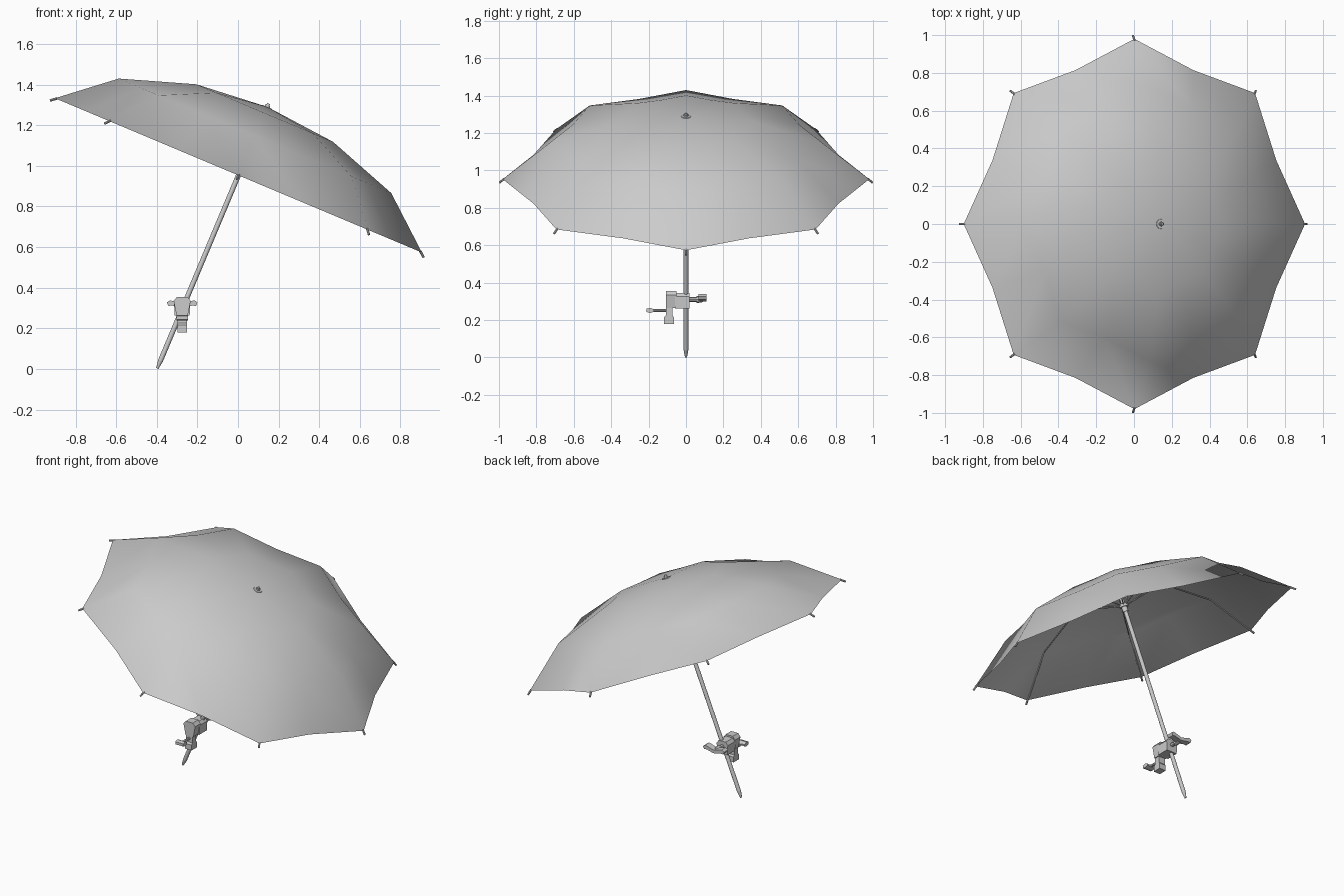
import bpy, bmesh, math
from mathutils import Vector, Matrix

cube = bpy.data.objects.get("Cube")
if cube:
    bpy.data.objects.remove(cube, do_unlink=True)

grey = bpy.data.materials.new("light_grey")
grey.use_nodes = True
COLOUR = (0.6, 0.6, 0.6, 1)
grey.diffuse_color = COLOUR
grey.node_tree.nodes["Principled BSDF"].inputs["Base Color"].default_value = COLOUR

# Tilted frame: origin at the centre of the rim, local z along the pole
TILT = Matrix.Translation((0.002, 0, 0.953)) @ Matrix.Rotation(math.radians(22.8), 4, 'Y')
RIBS = 8
PROFILE = [(0, 0.366), (0.365, 0.333), (0.728, 0.211), (0.98, 0)]


def finish(name, bm, matrix=Matrix(), angle=40):
    bmesh.ops.recalc_face_normals(bm, faces=bm.faces)
    bm.transform(matrix)
    mesh = bpy.data.meshes.new(name)
    bm.to_mesh(mesh)
    bm.free()
    mesh.materials.append(grey)
    mesh.polygons.foreach_set("use_smooth", [True] * len(mesh.polygons))
    mesh.set_sharp_from_angle(angle=math.radians(angle))
    obj = bpy.data.objects.new(name, mesh)
    bpy.context.collection.objects.link(obj)
    return obj


def rod(bm, a, b, r1, r2=None, sides=8):
    a, b = Vector(a), Vector(b)
    turn = (b - a).to_track_quat('Z', 'Y').to_matrix().to_4x4()
    bmesh.ops.create_cone(bm, cap_ends=True, segments=sides, radius1=r1,
                          radius2=r1 if r2 is None else r2, depth=(b - a).length,
                          matrix=Matrix.Translation((a + b) / 2) @ turn)


def prism(bm, outline, axis, low, high):
    # Extrudes a 2D outline along x or y
    def place(p, d):
        return (d, p[0], p[1]) if axis == 'x' else (p[0], d, p[1])
    ends = [[bm.verts.new(place(p, d)) for p in outline] for d in (low, high)]
    n = len(outline)
    bm.faces.new(ends[0])
    bm.faces.new(ends[1][::-1])
    for i in range(n):
        j = (i + 1) % n
        bm.faces.new((ends[0][i], ends[1][i], ends[1][j], ends[0][j]))


def polar(r, angle, z):
    return Vector((r * math.cos(angle), r * math.sin(angle), z))


# Canopy: rib lines with slightly sunken panels between them
bm = bmesh.new()
top = bm.verts.new((0, 0, PROFILE[0][1]))
rings = []
for r, z in PROFILE[1:]:
    rings.append([bm.verts.new(polar(r * (0.9 if i % 2 else 1), i * math.pi / RIBS, z))
                  for i in range(2 * RIBS)])
for i in range(2 * RIBS):
    j = (i + 1) % (2 * RIBS)
    bm.faces.new((top, rings[0][i], rings[0][j]))
    for a, b in zip(rings, rings[1:]):
        bm.faces.new((a[i], b[i], b[j], a[j]))
bmesh.ops.solidify(bm, geom=bm.faces[:], thickness=0.003)
finish("canopy", bm, TILT, 45)

# Ribs, rib tips and stretchers
ribs, tips, stretchers = bmesh.new(), bmesh.new(), bmesh.new()
for k in range(RIBS):
    ang = k * math.tau / RIBS
    path = [polar(r, ang, z - 0.008) for r, z in PROFILE]
    for a, b in zip(path, path[1:]):
        rod(ribs, a, b, 0.004, sides=6)
    rod(tips, polar(0.97, ang, 0.004), polar(0.998, ang, -0.02), 0.006)
    rod(stretchers, polar(0.015, ang, 0.2), polar(0.365, ang, 0.323), 0.004, sides=6)
finish("ribs", ribs, TILT)
finish("rib_tips", tips, TILT)
finish("stretchers", stretchers, TILT)

# Pole with a tapered foot, top cap and hubs
bm = bmesh.new()
rod(bm, (0, 0, -0.99), (0, 0, 0.375), 0.0125, sides=12)
rod(bm, (0, 0, -1.031), (0, 0, -0.99), 0.006, 0.0125, sides=12)
finish("pole", bm, TILT)
bm = bmesh.new()
rod(bm, (0, 0, 0.355), (0, 0, 0.366), 0.03, 0.026, sides=12)
rod(bm, (0, 0, 0.366), (0, 0, 0.383), 0.009, 0.007, sides=12)
finish("top_hub", bm, TILT)
bm = bmesh.new()
rod(bm, (0, 0, 0.16), (0, 0, 0.19), 0.018, sides=12)
rod(bm, (0, 0, 0.19), (0, 0, 0.21), 0.028, sides=12)
finish("runner", bm, TILT)

# Clamp: block gripping the pole and a tapered arm reaching down
CX = -0.275
bm = bmesh.new()
prism(bm, [(CX - 0.037, 0.263), (CX + 0.037, 0.263), (CX + 0.04, 0.325),
           (CX + 0.025, 0.344), (CX - 0.025, 0.344), (CX - 0.04, 0.325)], 'y', -0.06, 0.02)
finish("clamp_block", bm, angle=20)
bm = bmesh.new()
prism(bm, [(CX - 0.028, 0.265), (CX + 0.028, 0.265), (CX + 0.042, 0.335),
           (CX + 0.025, 0.355), (CX - 0.025, 0.355), (CX - 0.042, 0.335)], 'y', -0.108, -0.052)
finish("clamp_jaw", bm, angle=20)
bm = bmesh.new()
prism(bm, [(-0.108, 0.27), (-0.108, 0.225), (-0.118, 0.215), (-0.118, 0.18),
           (-0.064, 0.18), (-0.064, 0.215), (-0.072, 0.225), (-0.072, 0.27)],
      'x', CX - 0.023, CX + 0.023)
finish("clamp_arm", bm, angle=20)

# Front screw with a flat paddle
bm = bmesh.new()
rod(bm, (CX, -0.19, 0.25), (CX, -0.1, 0.25), 0.008)
prism(bm, [(-0.212, 0.243), (-0.212, 0.26), (-0.19, 0.266), (-0.17, 0.256),
           (-0.17, 0.245), (-0.19, 0.238)], 'x', CX - 0.028, CX + 0.028)
finish("front_screw", bm, angle=20)

# Back screw with a wing nut
bm = bmesh.new()
rod(bm, (CX, 0.01, 0.31), (CX, 0.075, 0.31), 0.013)
rod(bm, (CX, 0.055, 0.31), (CX, 0.09, 0.31), 0.02, 0.014)
for s in (-1, 1):
    prism(bm, [(CX, 0.3), (CX + s * 0.05, 0.312), (CX + s * 0.068, 0.31),
               (CX + s * 0.076, 0.327), (CX + s * 0.06, 0.338), (CX, 0.32)],
          'y', 0.068, 0.11)
finish("wing_nut", bm, angle=20)
